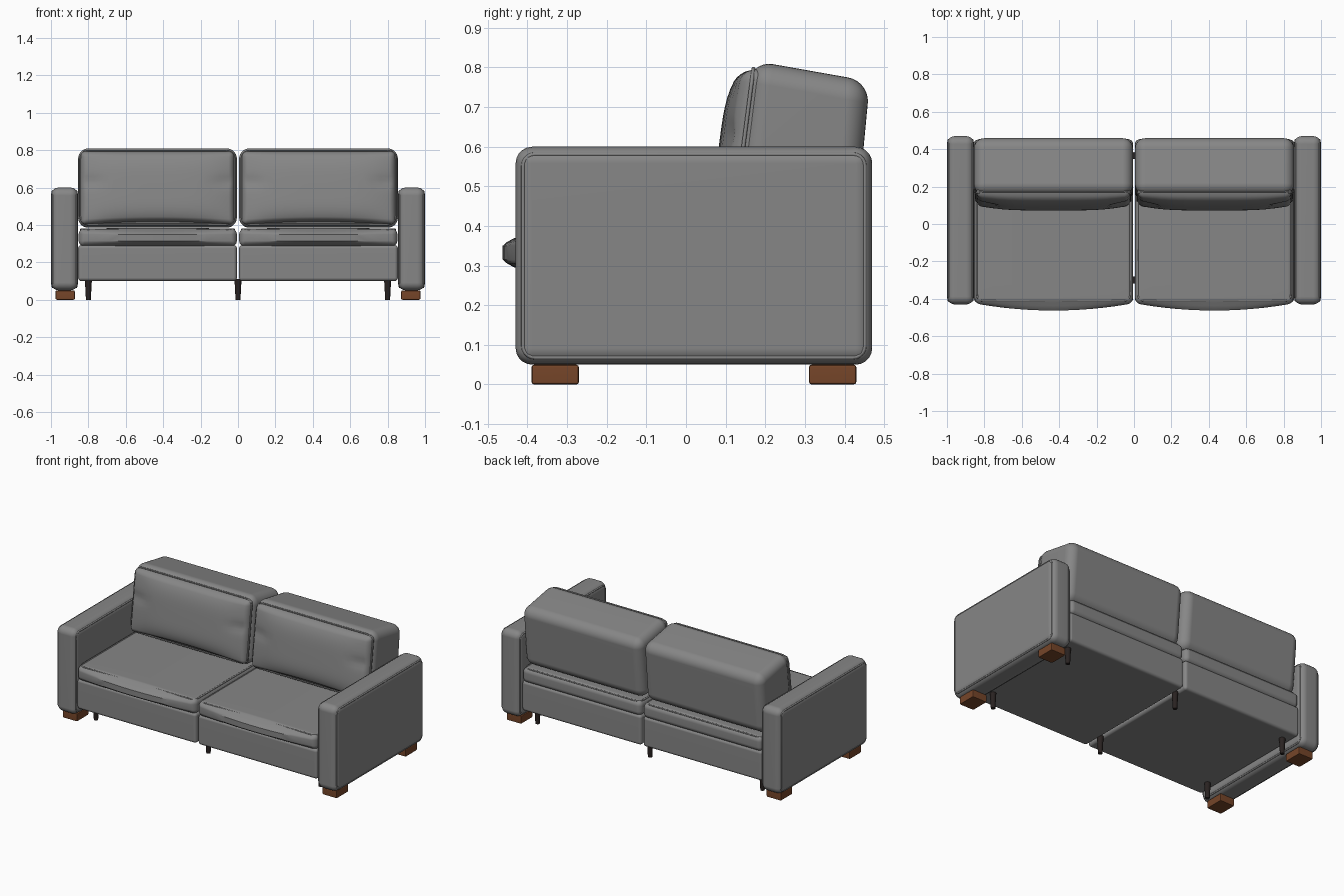
import bpy, bmesh, math
from mathutils import Vector

cube = bpy.data.objects.get("Cube")
if cube:
    bpy.data.objects.remove(cube, do_unlink=True)


def material(name, color):
    m = bpy.data.materials.new(name)
    m.use_nodes = True
    m.diffuse_color = color
    bsdf = next(n for n in m.node_tree.nodes if n.type == 'BSDF_PRINCIPLED')
    bsdf.inputs["Base Color"].default_value = color
    return m


GREY = material("grey_upholstery", (0.24, 0.24, 0.24, 1))
BROWN = material("brown_wood", (0.18, 0.06, 0.022, 1))
DARK = material("dark_leg", (0.022, 0.016, 0.015, 1))


def finish(bm, name, mat):
    bmesh.ops.recalc_face_normals(bm, faces=bm.faces)
    mesh = bpy.data.meshes.new(name)
    bm.to_mesh(mesh)
    bm.free()
    mesh.materials.append(mat)
    ob = bpy.data.objects.new(name, mesh)
    bpy.context.collection.objects.link(ob)
    bpy.context.view_layer.objects.active = ob
    bpy.ops.object.select_all(action='DESELECT')
    ob.select_set(True)
    bpy.ops.object.shade_smooth_by_angle(angle=math.radians(40))
    ob.modifiers.new("even_shading", 'WEIGHTED_NORMAL').keep_sharp = True
    return ob


def prism(name, profile, x0, x1, side, bevel, mat=GREY, cuts=0, deform=None, segments=5):
    """Extrude a y-z profile along x, round its edges, then shape it."""
    bm = bmesh.new()
    ends = [[bm.verts.new((x, y, z)) for y, z in profile] for x in (x0, x1)]
    bm.faces.new(ends[0])
    bm.faces.new(ends[1])
    n = len(profile)
    for i in range(n):
        j = (i + 1) % n
        bm.faces.new((ends[0][i], ends[0][j], ends[1][j], ends[1][i]))
    bmesh.ops.recalc_face_normals(bm, faces=bm.faces)
    bmesh.ops.bevel(bm, geom=list(bm.edges), offset=bevel, segments=segments,
                    profile=0.5, affect='EDGES', clamp_overlap=True)
    # Extra loops give the soft parts something to bend
    for axis in (0, 1, 2) if cuts else ():
        values = [v.co[axis] for v in bm.verts]
        lo, hi = min(values) + bevel, max(values) - bevel
        if hi - lo < 0.05:
            continue
        for k in range(1, cuts):
            point, normal = Vector(), Vector()
            point[axis], normal[axis] = lo + (hi - lo) * k / cuts, 1
            bmesh.ops.bisect_plane(bm, geom=bm.verts[:] + bm.edges[:] + bm.faces[:],
                                   plane_co=point, plane_no=normal)
    for v in bm.verts:
        if deform:
            deform(v.co)
        v.co.x *= side
    return finish(bm, name, mat)


def rect(y0, y1, z0, z1):
    return [(y0, z0), (y1, z0), (y1, z1), (y0, z1)]


def piping(name, u0, u1, v0, v1, radius, place, thick=0.005):
    """Thin cord along a rounded rectangle; place maps (u, v) into space."""
    points = []
    corners = ((u1, v1, -1, -1), (u0, v1, 1, -1), (u0, v0, 1, 1), (u1, v0, -1, 1))
    for q, (u, v, du, dv) in enumerate(corners):
        for k in range(6):
            a = math.pi / 2 * (q + k / 5)
            points.append((u + radius * (du + math.cos(a)), v + radius * (dv + math.sin(a))))
    curve = bpy.data.curves.new(name, 'CURVE')
    curve.dimensions = '3D'
    curve.bevel_depth = thick
    curve.bevel_resolution = 2
    spline = curve.splines.new('POLY')
    spline.points.add(len(points) - 1)
    for p, (u, v) in zip(spline.points, points):
        p.co = (*place(u, v), 1)
    spline.use_cyclic_u = True
    curve.materials.append(GREY)
    bpy.context.collection.objects.link(bpy.data.objects.new(name, curve))


def leg(name, x, y):
    bm = bmesh.new()
    bmesh.ops.create_cone(bm, cap_ends=True, segments=16, radius1=0.013, radius2=0.019, depth=0.11)
    bmesh.ops.translate(bm, verts=bm.verts, vec=(x, y, 0.055))
    finish(bm, name, DARK)


MID = 0.43      # centre of one seat in x


def seat_shape(co):
    """Crown the seat and push out its nose at the front."""
    u = max(-1, min(1, (co.x - MID) / 0.42))
    if co.y < -0.375:
        co.y -= 0.045 * (1 - u * u) * math.sin(math.pi * max(0, min(1, (co.z - 0.285) / 0.095)))
    if co.z > 0.375:
        co.z += 0.004 * (1 - u * u)


def seam_y(z):
    return 0.112 + 0.13 * (z - 0.41)


def pillow_shape(co):
    """Lean, puff and dimple the front pillow, with an arched lower edge."""
    u = max(-1, min(1, (co.x - MID) / 0.41))
    v = max(-1, min(1, (co.z - 0.6) / 0.2))
    front = co.y < 0
    if v < 0:
        co.z += 0.018 * v * v * (1 - u * u)
    if front:
        co.y -= 0.036 * (1 - u ** 4) * (1 - v ** 4)
        for x in (0.075, 0.785):
            d = ((co.x - x) / 0.035) ** 2 + ((co.z - 0.63) / 0.03) ** 2
            co.y += 0.014 * math.exp(-d)
    co.y += seam_y(co.z)


for side, label in ((1, "left"), (-1, "right")):
    # Arm with corded side panels
    prism(label + "_arm", rect(-0.43, 0.47, 0.05, 0.6), 0.855, 1.0, side, 0.042)
    for x, where in ((0.991, "outer"), (0.864, "inner")):
        piping(f"{label}_arm_{where}_piping", -0.411, 0.451, 0.068, 0.581, 0.03,
               lambda u, v: (side * x, u, v))

    # Base and seat cushion
    prism(label + "_base", rect(-0.42, 0.45, 0.1, 0.292), 0.006, 0.855, side, 0.018)
    prism(label + "_seat_cushion", rect(-0.425, 0.455, 0.285, 0.38), 0.006, 0.852, side, 0.03,
          cuts=12, deform=seat_shape)
    piping(label + "_seat_piping", 0.02, 0.84, -0.41, 0.44, 0.035,
           lambda u, v: (side * u, v, 0.375))

    # Backrest and its puffed front pillow
    prism(label + "_backrest", [(0.112, 0.385), (0.428, 0.385), (0.464, 0.765), (0.165, 0.818)],
          0.006, 0.855, side, 0.055, segments=7)
    prism(label + "_back_pillow", rect(-0.018, 0.05, 0.4, 0.795), 0.02, 0.842, side, 0.03,
          cuts=16, deform=pillow_shape)
    piping(label + "_back_piping", 0.018, 0.844, 0.402, 0.797, 0.045,
           lambda u, v: (side * u, seam_y(v) + 0.008, v))

    # Wooden feet under the arm
    for y0, y1, where in ((-0.39, -0.27, "front"), (0.31, 0.43, "back")):
        prism(f"{label}_{where}_foot", rect(y0, y1, 0, 0.05), 0.872, 0.976, side, 0.007,
              mat=BROWN, segments=2)

# Slim legs under the bases
for y, where in ((-0.3, "front"), (0.365, "back")):
    for x, label in ((-0.8, "right"), (0, "middle"), (0.8, "left")):
        leg(f"{label}_{where}_leg", x, y)
